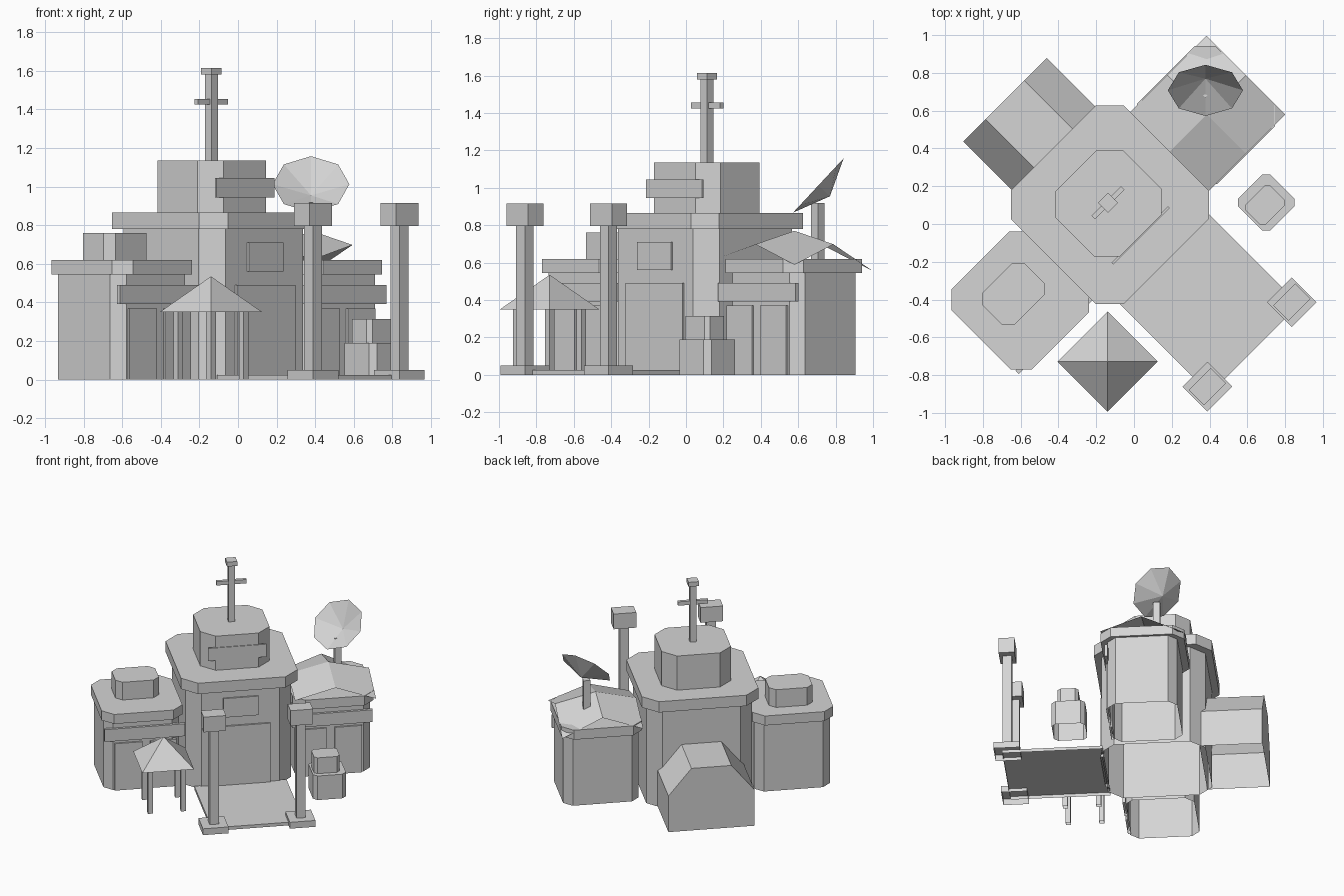
import bpy, bmesh, math
from mathutils import Matrix, Vector

cube = bpy.data.objects.get("Cube")
if cube:
    bpy.data.objects.remove(cube, do_unlink=True)

stone = bpy.data.materials.new("pale grey")
stone.use_nodes = True
GREY = (0.66, 0.66, 0.66, 1)
stone.diffuse_color = GREY
stone.node_tree.nodes["Principled BSDF"].inputs["Base Color"].default_value = GREY

# The whole compound is laid out square, then turned an eighth of a circle
TURN = Matrix.Rotation(math.radians(45), 4, 'Z')
MID = -0.018          # symmetry line of the compound


def finish(name, bm, turn=True):
    if turn:
        bm.transform(TURN)
    mesh = bpy.data.meshes.new(name)
    bm.to_mesh(mesh)
    bm.free()
    mesh.materials.append(stone)
    ob = bpy.data.objects.new(name, mesh)
    bpy.context.collection.objects.link(ob)
    return ob


def extrude(name, points, offset):
    """Extruded outline; shapes standing on the ground are open below."""
    bm = bmesh.new()
    face = bm.faces.new([bm.verts.new(p) for p in points])
    new = bmesh.ops.extrude_face_region(bm, geom=[face], use_keep_orig=True)
    moved = [v for v in new["geom"] if isinstance(v, bmesh.types.BMVert)]
    bmesh.ops.translate(bm, verts=moved, vec=offset)
    bmesh.ops.recalc_face_normals(bm, faces=bm.faces)
    ground = [f for f in bm.faces if all(abs(v.co.z) < 1e-5 for v in f.verts)]
    bmesh.ops.delete(bm, geom=ground, context='FACES_ONLY')
    return finish(name, bm)


def block(name, x, y, hx, hy, z0, z1, cut=0):
    """Upright block with optional cut corners."""
    pts = []
    for sx, sy in ((1, 1), (-1, 1), (-1, -1), (1, -1)):
        a = (x + sx * hx, y + sy * (hy - cut), z0)
        b = (x + sx * (hx - cut), y + sy * hy, z0)
        if not cut:
            pts.append(a)
        else:
            pts += [a, b] if sx * sy > 0 else [b, a]
    return extrude(name, pts, (0, 0, z1 - z0))


# Main tower
TY = 0.162
block("tower_body", MID, TY, 0.384, 0.374, 0, 0.785, 0.1)
block("tower_roof_slab", MID, TY, 0.424, 0.424, 0.78, 0.865, 0.106)
block("tower_drum", MID, 0.174, 0.252, 0.242, 0.86, 1.135, 0.096)
block("drum_sign", MID, -0.067, 0.212, 0.007, 0.945, 1.045)
block("tower_door", MID, -0.212, 0.215, 0.013, 0, 0.49)
block("tower_window", MID, -0.212, 0.127, 0.012, 0.56, 0.71)

# Mast
block("mast", MID, 0.177, 0.024, 0.024, 1.13, 1.585)
block("mast_cap", MID, 0.177, 0.0375, 0.0375, 1.58, 1.615)
block("mast_crossbar", MID, 0.177, 0.11, 0.013, 1.425, 1.455)

# Side huts, a mirrored pair
HUT_Y = 0.139
for side, s in (("right", -1), ("left", 1)):
    hut_x = MID + s * 0.695
    block(side + "_hut_body", hut_x, HUT_Y, 0.275, 0.25, 0, 0.55, 0.06)
    block(side + "_hut_slab", hut_x, HUT_Y, 0.294, 0.3, 0.545, 0.62, 0.078)
    block(side + "_hut_sign", MID + s * 0.682, -0.118, 0.293, 0.012, 0.393, 0.49)
    block(side + "_hut_door", MID + s * 0.545, -0.113, 0.095, 0.011, 0, 0.37)
    block(side + "_hut_window", MID + s * 0.8, -0.113, 0.1, 0.011, 0, 0.37)
block("right_hut_roof_box", -0.714, 0.19, 0.158, 0.12, 0.615, 0.76, 0.045)

# Cloth canopy draped over the left hut
bm = bmesh.new()
bmesh.ops.create_grid(bm, x_segments=2, y_segments=2, size=1)
for v in bm.verts:
    u, w = v.co.x, v.co.y
    corner = (u * w) ** 2 * (0.0375 + 0.016 * (u + w))
    v.co = (0.682 + 0.295 * u, 0.138 + 0.295 * w,
            0.77 - 0.072 * (u * u + w * w) - corner)
finish("canopy", bm)

# Dish on its post, facing forward and up
DISH = Vector((0.378, 0.7075, 1.0125))
axis = Vector((0, -0.73, 0.68))
side_way = Vector((1, 0, 0))
up = Vector((0, 0.68, 0.73))
bm = bmesh.new()
hub = bm.verts.new(DISH - axis * 0.085)
rim = []
for i in range(8):
    a = math.tau * i / 8
    rim.append(bm.verts.new(DISH + 0.199 * (math.cos(a) * side_way + math.sin(a) * up)))
for i in range(8):
    bm.faces.new((hub, rim[i], rim[(i + 1) % 8]))
finish("dish", bm, turn=False)
px, py = (0.378 + 0.705) / math.sqrt(2), (0.705 - 0.378) / math.sqrt(2)
block("dish_post", px, py, 0.025, 0.025, 0.6, 0.918)

# Rear annex with a flat-topped gable
half = [(0.313, 0), (0.313, 0.285), (0.145, 0.49)]
outline = half + [(-x, z) for x, z in reversed(half)]
extrude("rear_annex", [(MID + x, 0.948, z) for x, z in outline], (0, -0.45, 0))

# Forecourt and lamp posts
block("forecourt", MID, -0.56, 0.335, 0.36, 0, 0.025)
for side, s in (("right", -1), ("left", 1)):
    x, y = MID + s * 0.316, -0.884
    block(side + "_post_base", x, y, 0.093, 0.093, 0, 0.05)
    block(side + "_post_column", x, y, 0.033, 0.033, 0.05, 0.8)
    block(side + "_post_lamp", x, y, 0.082, 0.057, 0.795, 0.915)

# Pavilion
cx, cy = (-0.14 - 0.729) / math.sqrt(2), (-0.729 + 0.14) / math.sqrt(2)
for sx in (-1, 1):
    for sy in (-1, 1):
        block("pavilion_leg", cx + sx * 0.12, cy + sy * 0.12, 0.018, 0.018, 0, 0.37)
bm = bmesh.new()
apex = bm.verts.new((cx, cy, 0.535))
eave = [bm.verts.new((cx + a * 0.188, cy + b * 0.188, 0.35))
        for a, b in ((1, 1), (-1, 1), (-1, -1), (1, -1))]
bm.faces.new(eave[::-1])
for i in range(4):
    bm.faces.new((apex, eave[i], eave[(i + 1) % 4]))
finish("pavilion_roof", bm)

# Small stacked unit beside the forecourt
block("unit_base", 0.576, -0.414, 0.12, 0.12, 0, 0.19, 0.03)
block("unit_top", 0.562, -0.42, 0.093, 0.075, 0.185, 0.315, 0.022)
